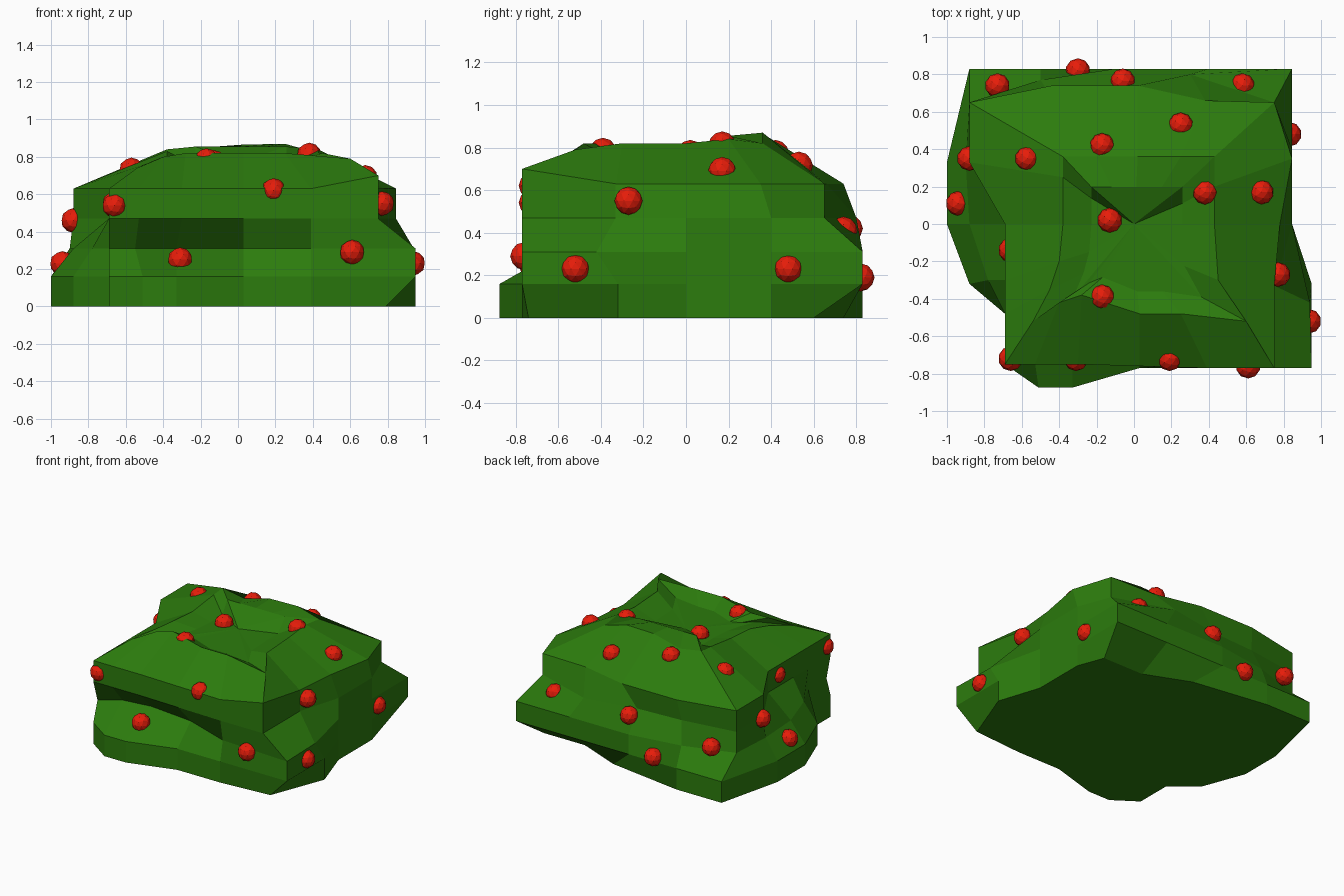
import bpy, bmesh
from mathutils import Vector

if "Cube" in bpy.data.objects:
    bpy.data.objects.remove(bpy.data.objects["Cube"])


def material(name, rgb):
    m = bpy.data.materials.new(name)
    m.diffuse_color = (*rgb, 1)
    m.use_nodes = True
    m.node_tree.nodes["Principled BSDF"].inputs["Base Color"].default_value = m.diffuse_color
    return m


leaf = material("leaf_green", (0.025, 0.2, 0.004))
red = material("berry_red", (0.8, 0.012, 0.003))

# Widest outline of the bush, anticlockwise from the front left corner
outline = [(-.69, -.75), (-.51, -.875), (-.33, -.875), (.03, -.77), (.39, -.77), (.95, -.77),
           (.95, -.32), (.845, 0), (.845, .4), (.845, .83), (.4, .83), (-.1, .83), (-.5, .83),
           (-.88, .83), (-1, .33), (-1, 0), (-.88, -.32), (-.69, -.48)]


def edit(ring, changes):
    """Copy a ring and move a few of its corners."""
    return [changes.get(i, p) for i, p in enumerate(ring)]


# Lower lobe, front groove, overhanging upper lobe, shoulder
foot = edit(outline, {5: (.79, -.74), 9: (.77, .6), 10: (.43, .6), 11: (.09, .74)})
groove = edit(outline, {0: (-.69, -.7), 1: (-.55, -.6), 2: (-.33, -.57), 3: (.03, -.61),
                        4: (.39, -.74), 6: (.94, -.42), 12: (-.5, .77), 13: (-.88, .65),
                        14: (-.9, .33), 15: (-.88, 0), 16: (-.78, -.3)})
upper = edit(groove, {0: (-.69, -.75), 1: (-.53, -.75), 2: (-.3, -.75), 3: (.03, -.76),
                      4: (.39, -.77), 5: (.75, -.77), 6: (.75, -.33), 9: (.75, .65),
                      10: (.3, .8), 11: (-.1, .73), 12: (-.46, .71), 14: (-.88, .33),
                      15: (-.69, 0), 16: (-.69, -.3)})
shoulder = edit(upper, {7: (.78, 0), 8: (.845, .35), 10: (.38, .66), 11: (.02, .74),
                        12: (-.44, .74)})

rings = [[Vector((x, y, z)) for x, y in r] for r, z in
         ((foot, 0), (outline, .16), (groove, .31), (upper, .47), (shoulder, .63))]
rings[-1][5].z = .70

# Crown rim, then a hollow sunk into it
crown = [Vector(p) for p in (
    (-.54, -.52, .74), (-.4, -.42, .80), (-.28, -.38, .82), (.03, -.48, .82), (.25, -.48, .82),
    (.6, -.52, .79), (.45, -.3, .82), (.43, 0, .82), (.43, .2, .84), (.43, .36, .82),
    (.25, .36, .87), (.02, .36, .865), (-.2, .36, .81), (-.38, .36, .84), (-.38, .25, .83),
    (-.38, 0, .80), (-.4, -.2, .80), (-.45, -.35, .78))]
hollow = [Vector((p.x * .6, p.y * (.75 if p.y < 0 else .55), .855 if p.y > .3 else .76))
          for p in crown]
rings += [crown, hollow]

# Bush body
bm = bmesh.new()
loops = [[bm.verts.new(p) for p in r] for r in rings]
n = len(outline)
for a, b in zip(loops, loops[1:]):
    for i in range(n):
        j = (i + 1) % n
        bm.faces.new((a[i], a[j], b[j], b[i]))
bm.faces.new(loops[0][::-1])
centre = bm.verts.new((0, 0, .77))
for i in range(n):
    bm.faces.new((loops[-1][i], loops[-1][(i + 1) % n], centre))
mesh = bpy.data.meshes.new("bush")
bm.to_mesh(mesh)
bm.free()
mesh.materials.append(leaf)
bpy.context.collection.objects.link(bpy.data.objects.new("bush", mesh))

# Berries: one shared faceted ball, grouped by the side they sit on
bm = bmesh.new()
bmesh.ops.create_icosphere(bm, subdivisions=2, radius=.066)
berry_mesh = bpy.data.meshes.new("berry")
bm.to_mesh(berry_mesh)
bm.free()
berry_mesh.materials.append(red)
berries = {
    "front": [(.19, -.72, .62), (-.66, -.72, .54), (-.31, -.72, .25), (.61, -.76, .29)],
    "right": [(.77, -.27, .55), (.935, -.52, .23), (.83, .48, .23)],
    "back": [(.58, .74, .41), (-.06, .765, .42), (-.73, .74, .35), (-.3, .82, .19)],
    "left": [(-.88, .35, .46), (-.94, .11, .23), (-.66, -.14, .55)],
    "top": [(-.57, .35, .73), (-.17, -.39, .78), (.38, .17, .81), (.68, .17, .69),
            (-.13, .02, .77), (-.17, .42, .77), (.25, .53, .715)],
}
for side, spots in berries.items():
    for i, p in enumerate(spots):
        ob = bpy.data.objects.new(f"berry_{side}_{i + 1}", berry_mesh)
        ob.location = p
        bpy.context.collection.objects.link(ob)
